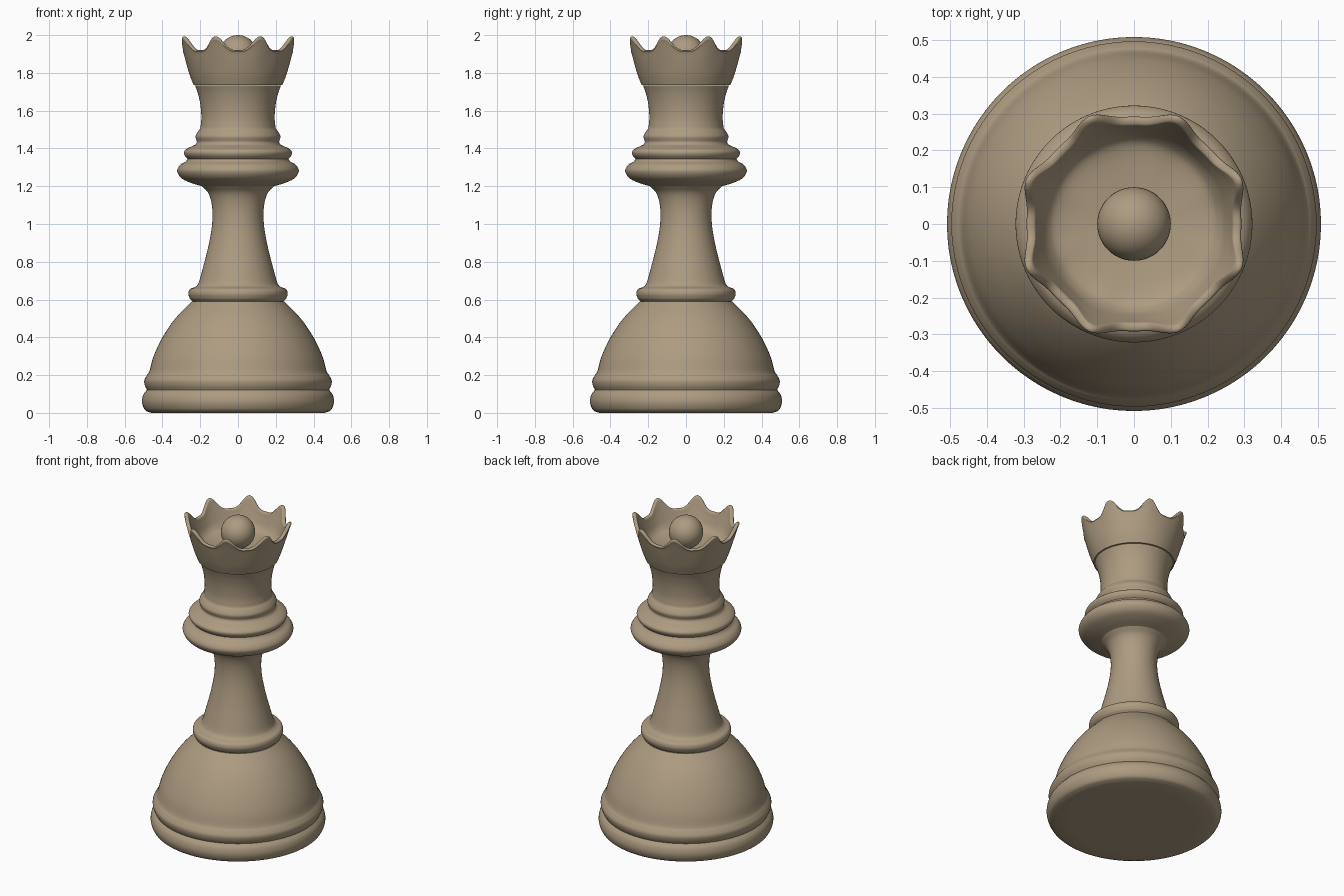
import bpy, bmesh, math
from mathutils import Vector

if "Cube" in bpy.data.objects:
    bpy.data.objects.remove(bpy.data.objects["Cube"])

wood = bpy.data.materials.new("warm tan")
wood.diffuse_color = (0.42, 0.33, 0.22, 1)
wood.use_nodes = True
wood.node_tree.nodes["Principled BSDF"].inputs["Base Color"].default_value = wood.diffuse_color


def smooth(points, steps=5):
    """Catmull-Rom curve through (radius, height) points."""
    p = [Vector(q) for q in points]
    p = [2 * p[0] - p[1]] + p + [2 * p[-1] - p[-2]]
    out = []
    for a, b, c, d in zip(p, p[1:], p[2:], p[3:]):
        for i in range(steps):
            t = i / steps
            out.append(0.5 * (2 * b + (c - a) * t + (2 * a - 5 * b + 4 * c - d) * t * t
                              + (3 * b - a - 3 * c + d) * t ** 3))
    return out + [p[-2]]


def lathe(name, runs, sides=96, shape=None):
    """Spin runs of smooth curve; shape(r, z, angle) may bend the surface."""
    profile = []
    for run in runs:
        curve = smooth(run)
        profile += curve[1:] if profile else curve
    bm = bmesh.new()
    rings = []
    for r, z in profile:
        if r < 1e-4:
            rings.append([bm.verts.new((0, 0, z))] * sides)
            continue
        ring = []
        for i in range(sides):
            a = math.tau * i / sides
            rr, zz = shape(r, z, a) if shape else (r, z)
            ring.append(bm.verts.new((rr * math.cos(a), rr * math.sin(a), zz)))
        rings.append(ring)
    for lo, hi in zip(rings, rings[1:]):
        for i in range(sides):
            j = (i + 1) % sides
            bm.faces.new(list(dict.fromkeys((lo[i], lo[j], hi[j], hi[i]))))
    bmesh.ops.recalc_face_normals(bm, faces=bm.faces)
    mesh = bpy.data.meshes.new(name)
    bm.to_mesh(mesh)
    bm.free()
    obj = bpy.data.objects.new(name, mesh)
    bpy.context.collection.objects.link(obj)
    finish(obj)
    return obj


def finish(obj):
    obj.data.materials.append(wood)
    bpy.ops.object.select_all(action='DESELECT')
    obj.select_set(True)
    bpy.context.view_layer.objects.active = obj
    bpy.ops.object.shade_smooth_by_angle(angle=math.radians(40))


# base: flat foot, two rounded rings and a dome
lathe("base", [
    [(0, 0), (0.46, 0)],
    [(0.46, 0), (0.492, 0.015), (0.508, 0.055), (0.502, 0.095), (0.482, 0.122)],
    [(0.482, 0.122), (0.493, 0.145), (0.496, 0.172), (0.483, 0.198), (0.469, 0.222),
     (0.447, 0.30), (0.40, 0.40), (0.332, 0.50), (0.245, 0.59)],
    [(0.245, 0.59), (0, 0.59)]])

# stem: bead and tapering shaft
lathe("stem", [
    [(0.235, 0.585), (0.255, 0.605)],
    [(0.255, 0.605), (0.263, 0.63), (0.255, 0.655), (0.225, 0.668), (0.208, 0.69),
     (0.188, 0.76), (0.162, 0.86), (0.142, 0.96), (0.135, 1.04), (0.14, 1.11),
     (0.158, 1.165), (0.19, 1.2)]])

# collar: wide ring, narrow ring and small shoulder
lathe("collar", [
    [(0.16, 1.19), (0.19, 1.2), (0.25, 1.218), (0.30, 1.243), (0.322, 1.28), (0.307, 1.312),
     (0.278, 1.33), (0.267, 1.345)],
    [(0.267, 1.345), (0.282, 1.362), (0.286, 1.382), (0.268, 1.40), (0.225, 1.42)],
    [(0.225, 1.42), (0.218, 1.435), (0.225, 1.462), (0.215, 1.485), (0.2, 1.505)],
    [(0.2, 1.505), (0.194, 1.56), (0.199, 1.63), (0.212, 1.69), (0.227, 1.733)],
    [(0.227, 1.733), (0, 1.733)]])


# crown: eight points rise from the flared cup rim
def crown_shape(r, z, a):
    peak = (0.5 - 0.5 * math.cos(8 * a)) ** 2.0
    lift = max(0, (z - 1.79) / 0.13) ** 1.8 * peak
    return r + 0.028 * lift, z + 0.072 * lift


lathe("crown", [
    [(0, 1.735), (0.235, 1.735)],
    [(0.235, 1.735), (0.256, 1.79), (0.274, 1.85), (0.287, 1.9), (0.292, 1.913)],
    [(0.292, 1.913), (0.289, 1.919), (0.28, 1.921), (0.270, 1.918), (0.266, 1.91),
     (0.256, 1.88), (0.236, 1.835), (0.2, 1.81), (0.1, 1.795), (0, 1.79)]],
    sides=160, shape=crown_shape)

# ball resting in the crown
bpy.ops.mesh.primitive_uv_sphere_add(segments=48, ring_count=24, radius=0.1, location=(0, 0, 1.9))
ball = bpy.context.object
ball.name = "crown_ball"
finish(ball)
